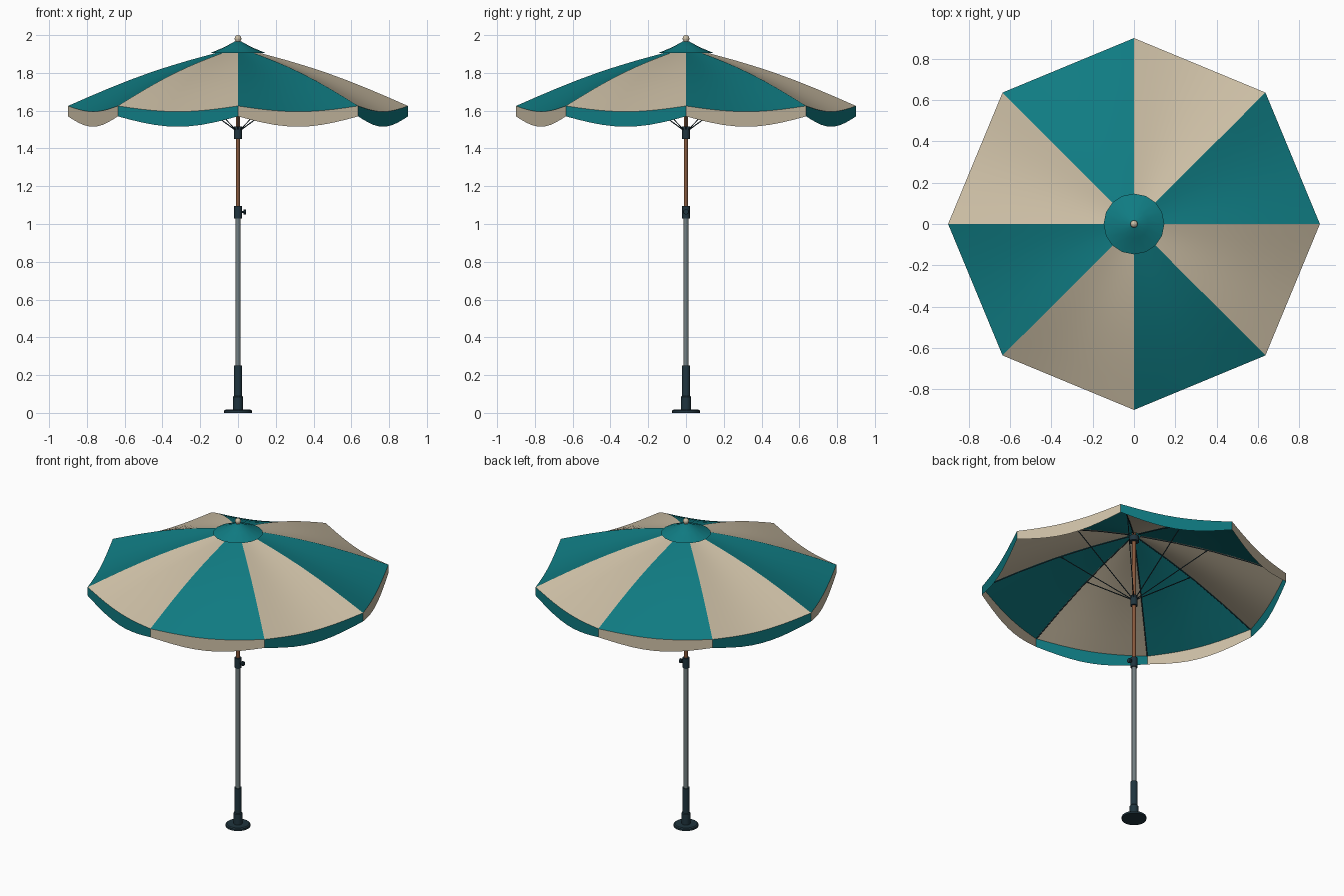
import bpy, bmesh
from math import sin, cos, pi
from mathutils import Vector

cube = bpy.data.objects.get("Cube")
if cube:
    bpy.data.objects.remove(cube)


def material(name, rgb):
    m = bpy.data.materials.new(name)
    m.use_nodes = True
    m.diffuse_color = (*rgb, 1)
    m.node_tree.nodes["Principled BSDF"].inputs["Base Color"].default_value = (*rgb, 1)
    return m


TEAL = material("teal fabric", (0.005, 0.2, 0.225))
BEIGE = material("beige fabric", (0.62, 0.53, 0.385))
WOOD = material("brown wood", (0.25, 0.1, 0.045))
METAL = material("grey metal", (0.17, 0.21, 0.22))
DARK = material("dark fittings", (0.014, 0.035, 0.048))


def finish(name, bm, mats):
    mesh = bpy.data.meshes.new(name)
    bm.to_mesh(mesh)
    bm.free()
    for m in mats:
        mesh.materials.append(m)
    obj = bpy.data.objects.new(name, mesh)
    bpy.context.collection.objects.link(obj)
    bpy.ops.object.select_all(action="DESELECT")
    bpy.context.view_layer.objects.active = obj
    obj.select_set(True)
    bpy.ops.object.shade_smooth_by_angle()
    return obj


def lathe(name, profile, mat, sides=16):
    """Revolve (radius, height) pairs around the z axis."""
    bm = bmesh.new()
    verts = [bm.verts.new((r, 0, z)) for r, z in profile]
    edges = [bm.edges.new(pair) for pair in zip(verts, verts[1:])]
    bmesh.ops.spin(bm, geom=verts + edges, cent=(0, 0, 0), axis=(0, 0, 1),
                   angle=2 * pi, steps=sides, use_merge=True)
    bmesh.ops.remove_doubles(bm, verts=bm.verts, dist=0.0001)
    bmesh.ops.recalc_face_normals(bm, faces=bm.faces)
    return finish(name, bm, [mat])


def rod(bm, a, b, radius, sides=6):
    a, b = Vector(a), Vector(b)
    new = bmesh.ops.create_cone(bm, cap_ends=True, segments=sides, radius1=radius,
                                radius2=radius, depth=(b - a).length)["verts"]
    turn = (b - a).to_track_quat("Z", "Y").to_matrix().to_4x4()
    turn.translation = (a + b) / 2
    bmesh.ops.transform(bm, matrix=turn, verts=new)


# Canopy shape
N, INNER, OUTER, RIM_Z, TOP_Z = 8, 0.04, 0.9, 1.625, 1.925
ROWS, COLS = 8, 10


def ridge(s):
    """Radius and height along a rib, s from centre to rim."""
    return INNER + (OUTER - INNER) * s, TOP_Z + (RIM_Z - TOP_Z) * s + 0.025 * sin(pi * s)


def corner(i, r):
    return Vector((r * cos(i * 2 * pi / N), r * sin(i * 2 * pi / N), 0))


def panel_point(i, s, t):
    r, z = ridge(s)
    p = corner(i, r).lerp(corner(i + 1, r), t)
    p.z = z - 0.03 * s * sin(pi * t)
    return p


def valance_point(i, s, t):
    p = panel_point(i, 1, t)
    hem = 1.57 - 0.055 * sin(pi * t)
    p.z += (hem - p.z) * s
    return p


def cloth(name, point, rows, shift):
    bm = bmesh.new()
    for i in range(N):
        grid = [[bm.verts.new(point(i, a / rows, b / COLS)) for b in range(COLS + 1)]
                for a in range(rows + 1)]
        for a in range(rows):
            for b in range(COLS):
                f = bm.faces.new((grid[a][b], grid[a + 1][b],
                                  grid[a + 1][b + 1], grid[a][b + 1]))
                f.material_index = (i + shift) % 2
    return finish(name, bm, [TEAL, BEIGE])


cloth("canopy", panel_point, ROWS, 0)
cloth("valance", valance_point, 1, 1)

# Vent cap and finial
lathe("top_cap", [(0.147, 1.905), (0.07, 1.937), (0.02, 1.965), (0, 1.968)], TEAL)
ball = [(0.018 * sin(k * pi / 8), 1.982 - 0.018 * cos(k * pi / 8)) for k in range(2, 9)]
lathe("finial", [(0.011, 1.955)] + ball, BEIGE, 12)

# Pole
lathe("lower_pole", [(0, 0.2), (0.0135, 0.2), (0.0135, 1.06), (0, 1.06)], METAL)
lathe("upper_pole", [(0, 1.05), (0.011, 1.05), (0.011, 1.95), (0, 1.95)], WOOD)

# Base and fittings
lathe("base_plate", [(0, 0), (0.073, 0), (0.073, 0.012), (0.066, 0.017), (0, 0.017)], DARK, 24)
lathe("base_sleeve", [(0, 0.01), (0.026, 0.01), (0.026, 0.085), (0.022, 0.09),
                      (0.022, 0.25), (0, 0.25)], DARK)
lathe("pole_collar", [(0, 1.03), (0.02, 1.03), (0.02, 1.095), (0, 1.095)], DARK)
lathe("runner", [(0, 1.45), (0.021, 1.45), (0.021, 1.515), (0, 1.515)], DARK)
lathe("top_hub", [(0, 1.885), (0.03, 1.885), (0.03, 1.92), (0, 1.92)], DARK)

bm = bmesh.new()
rod(bm, (0.015, 0, 1.064), (0.03, 0, 1.064), 0.006, 10)
rod(bm, (0.028, 0, 1.064), (0.042, 0, 1.064), 0.014, 10)
finish("clamp_knob", bm, [DARK])

# Struts from the runner and ribs below each seam
bm_struts, bm_ribs = bmesh.new(), bmesh.new()
for i in range(N):
    def on_rib(s):
        r, z = ridge(s)
        return corner(i, r) + Vector((0, 0, z - 0.006))
    rod(bm_struts, corner(i, 0.018) + Vector((0, 0, 1.5)), on_rib(0.46), 0.003)
    for k in range(4):
        rod(bm_ribs, on_rib(k / 4), on_rib(k / 4 + 0.245), 0.003)
finish("struts", bm_struts, [DARK])
finish("ribs", bm_ribs, [DARK])
